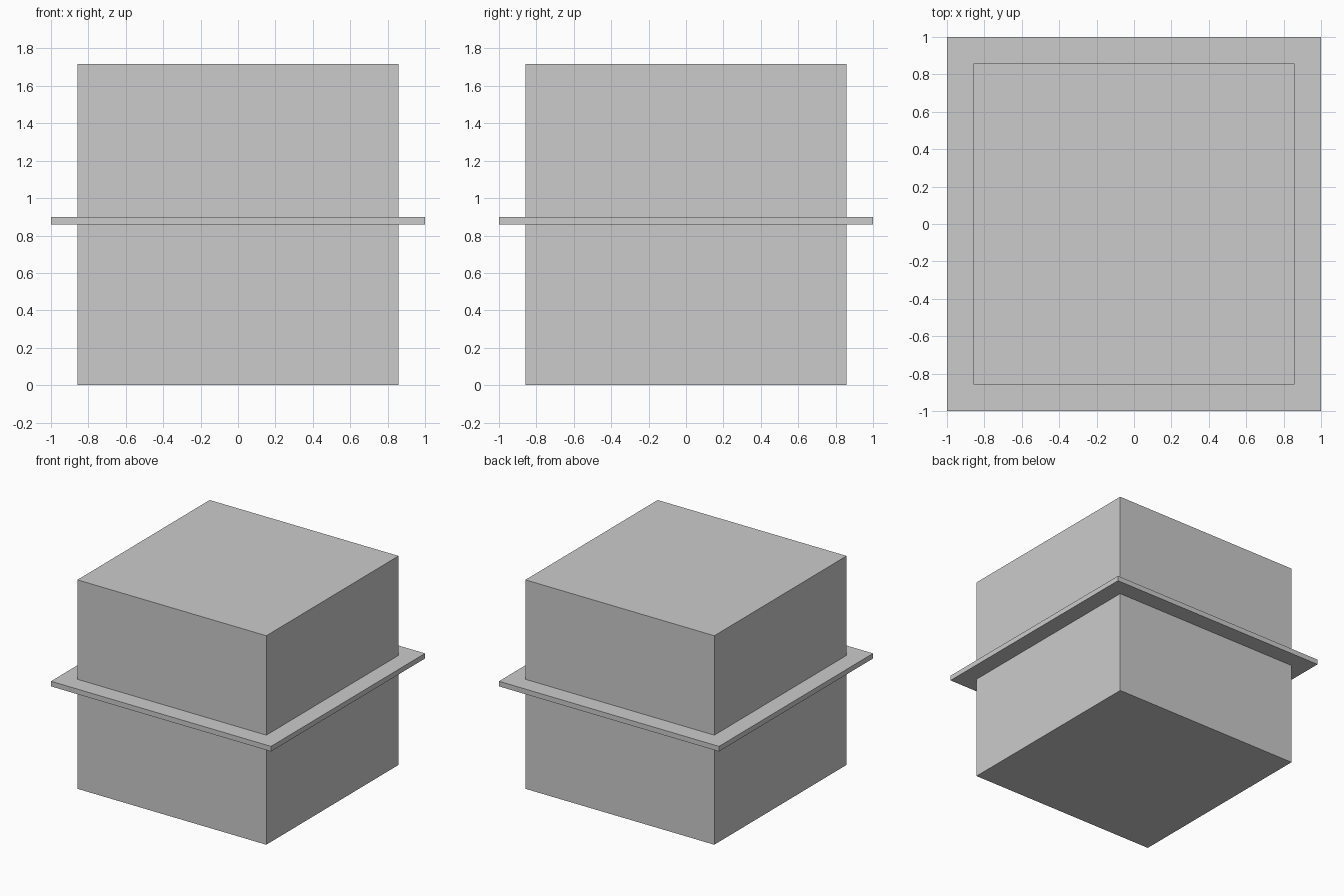
import bpy

if "Cube" in bpy.data.objects:
    bpy.data.objects.remove(bpy.data.objects["Cube"])


def box(name, width, z_low, z_high):
    bpy.ops.mesh.primitive_cube_add(size=1, location=(0, 0, (z_low + z_high) / 2))
    part = bpy.context.object
    part.name = name
    part.scale = (width, width, z_high - z_low)
    bpy.ops.object.transform_apply(location=False, rotation=False, scale=True)
    return part


# Main cube body
box("body", 1.717, 0.0, 1.717)

# Thin square plate resting on the mid height, projecting on all sides
box("flange", 2.0, 0.858, 0.90)
